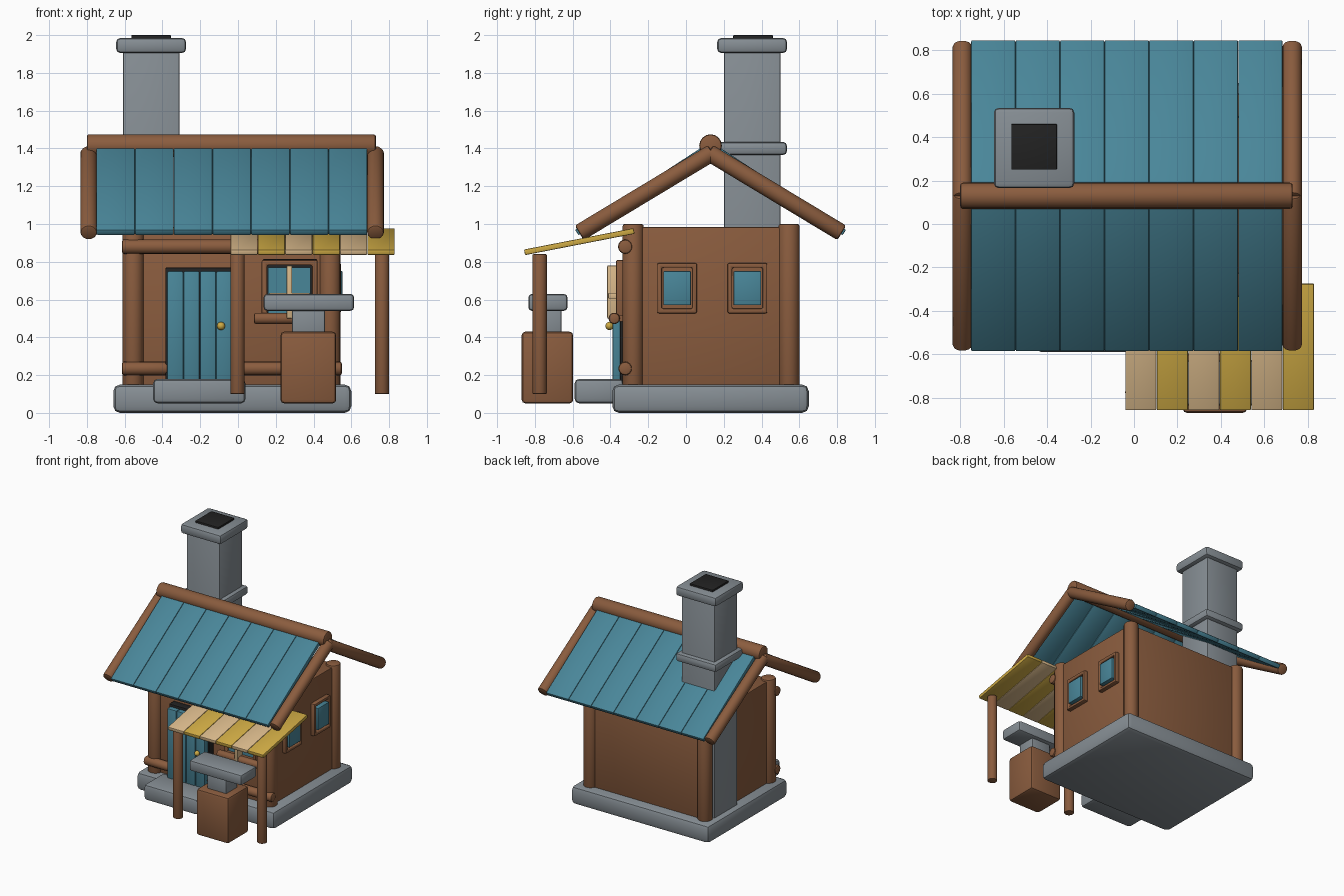
import bpy, bmesh, math
from mathutils import Vector, Matrix

if "Cube" in bpy.data.objects:
    bpy.data.objects.remove(bpy.data.objects["Cube"])


def material(name, rgb):
    m = bpy.data.materials.new(name)
    m.diffuse_color = [((c / 255 + 0.055) / 1.055) ** 2.4 for c in rgb] + [1]
    m.use_nodes = True
    m.node_tree.nodes["Principled BSDF"].inputs["Base Color"].default_value = m.diffuse_color
    return m


BROWN = material("brown wood", (138, 92, 62))
TEAL = material("teal paint", (73, 134, 153))
GREY = material("grey stone", (134, 142, 148))
YELLOW = material("yellow canvas", (206, 170, 68))
TAN = material("tan canvas", (216, 184, 138))
BLACK = material("black soot", (34, 34, 34))


def finish(name, bm, mat, matrix=None):
    me = bpy.data.meshes.new(name)
    if matrix:
        bm.transform(matrix)
    bm.to_mesh(me)
    bm.free()
    ob = bpy.data.objects.new(name, me)
    bpy.context.collection.objects.link(ob)
    me.materials.append(mat)
    bpy.context.view_layer.objects.active = ob
    ob.select_set(True)
    bpy.ops.object.shade_smooth_by_angle(angle=math.radians(35))
    ob.select_set(False)
    return ob


def box_mesh(size, bevel):
    bm = bmesh.new()
    bmesh.ops.create_cube(bm, size=1)
    bmesh.ops.scale(bm, vec=size, verts=bm.verts)
    if bevel:
        bmesh.ops.bevel(bm, geom=bm.edges[:], offset=bevel, segments=2,
                        profile=0.5, affect='EDGES')
    return bm


def box(name, x, y, z, mat, bevel=0.008):
    lo, hi = Vector((x[0], y[0], z[0])), Vector((x[1], y[1], z[1]))
    return finish(name, box_mesh(hi - lo, bevel), mat,
                  Matrix.Translation((lo + hi) / 2))


def log(name, a, b, r, mat=BROWN, bevel=0.012):
    a, b = Vector(a), Vector(b)
    d = b - a
    bm = bmesh.new()
    bmesh.ops.create_cone(bm, cap_ends=True, segments=16, radius1=r,
                          radius2=r, depth=d.length)
    rims = [e for e in bm.edges if any(len(f.verts) > 4 for f in e.link_faces)]
    bmesh.ops.bevel(bm, geom=rims, offset=bevel, segments=2, profile=0.5,
                    affect='EDGES')
    rot = d.to_track_quat('Z', 'Y').to_matrix().to_4x4()
    return finish(name, bm, mat, Matrix.Translation((a + b) / 2) @ rot)


def plank(name, x, low, high, thick, mat):
    """Sloping board between two (y, z) points."""
    dy, dz = high[0] - low[0], high[1] - low[1]
    bm = box_mesh((x[1] - x[0], math.hypot(dy, dz), thick), 0.006)
    mid = ((x[0] + x[1]) / 2, (low[0] + high[0]) / 2, (low[1] + high[1]) / 2)
    return finish(name, bm, mat, Matrix.Translation(mid)
                  @ Matrix.Rotation(math.atan2(dz, dy), 4, 'X'))


def frame(name, w, h, bar, depth, matrix):
    """Rectangular window frame facing -y, bevelled."""
    bm = bmesh.new()
    bmesh.ops.create_grid(bm, x_segments=1, y_segments=1, size=0.5)
    bmesh.ops.scale(bm, vec=(w, h, 1), verts=bm.verts)
    face = bm.faces[:]
    bmesh.ops.inset_region(bm, faces=face, thickness=bar, use_boundary=True)
    bmesh.ops.delete(bm, geom=face, context='FACES')
    ext = bmesh.ops.extrude_face_region(bm, geom=bm.faces[:])
    bmesh.ops.translate(bm, vec=(0, 0, depth), verts=[
        g for g in ext["geom"] if isinstance(g, bmesh.types.BMVert)])
    bmesh.ops.recalc_face_normals(bm, faces=bm.faces[:])
    sharp = [e for e in bm.edges if e.calc_face_angle(0) > 1]
    bmesh.ops.bevel(bm, geom=sharp, offset=0.008, segments=2, profile=0.5,
                    affect='EDGES')
    return finish(name, bm, BROWN, matrix @ Matrix.Rotation(math.pi / 2, 4, 'X'))


# Stone base and door step
box("stone_base", (-0.66, 0.60), (-0.39, 0.65), (0.0, 0.15), GREY, 0.035)
box("door_step", (-0.45, 0.04), (-0.59, -0.33), (0.05, 0.18), GREY, 0.025)

# Walls and corner posts
box("walls", (-0.575, 0.51), (-0.29, 0.565), (0.12, 0.985), BROWN, 0.01)
for i, px in enumerate((-0.555, 0.487)):
    for j, py in enumerate((-0.28, 0.545)):
        log(f"corner_post_{i}{j}", (px, py, 0.1), (px, py, 1.0), 0.056)

# Horizontal logs on the front wall
log("upper_log", (-0.615, -0.322, 0.88), (0.55, -0.322, 0.88), 0.038)
log("lower_log_left", (-0.615, -0.322, 0.235), (-0.37, -0.322, 0.235), 0.036)
log("lower_log_right", (-0.05, -0.322, 0.235), (0.55, -0.322, 0.235), 0.036)

# Door
box("door_recess", (-0.385, -0.02), (-0.35, -0.28), (0.15, 0.77), BLACK)
for i in range(4):
    x = -0.375 + i * 0.0865
    box(f"door_plank_{i}", (x, x + 0.0855), (-0.39, -0.33), (0.17, 0.75), TEAL)
bm = bmesh.new()
bmesh.ops.create_uvsphere(bm, u_segments=16, v_segments=10, radius=0.021)
finish("door_knob", bm, YELLOW, Matrix.Translation((-0.09, -0.405, 0.46)))

# Front window
box("front_window_recess", (0.13, 0.42), (-0.33, -0.28), (0.50, 0.815), BLACK)
frame("front_window_frame", 0.295, 0.31, 0.04, 0.06,
      Matrix.Translation((0.273, -0.31, 0.655)))
box("front_window_glass", (0.16, 0.385), (-0.35, -0.29), (0.53, 0.77), TEAL, 0)
box("front_window_bar_upright", (0.258, 0.286), (-0.417, -0.34), (0.50, 0.78), TAN, 0.004)
box("front_window_bar_cross", (0.165, 0.38), (-0.412, -0.345), (0.605, 0.635), TAN, 0.004)
log("front_window_sill", (0.085, -0.38, 0.50), (0.46, -0.38, 0.50), 0.03)
box("sill_support", (0.12, 0.43), (-0.38, -0.28), (0.485, 0.515), BROWN, 0)

# Right side windows
for i, y in enumerate((-0.047, 0.325)):
    frame(f"side_window_frame_{i}", 0.21, 0.265, 0.034, 0.05,
          Matrix.Translation((0.495, y, 0.66)) @ Matrix.Rotation(math.pi / 2, 4, 'Z'))
    box(f"side_window_glass_{i}", (0.49, 0.553), (y - 0.073, y + 0.073),
        (0.57, 0.75), TEAL, 0.004)

# Roof: ridge, planks and gable logs mirrored about the ridge
RIDGE = 0.13
log("ridge_log", (-0.80, RIDGE, 1.415), (0.73, RIDGE, 1.415), 0.06)
for side, s in (("front", -1), ("back", 1)):
    for i in range(7):
        x = -0.75 + i * 0.205
        plank(f"roof_plank_{side}_{i}", (x, x + 0.204),
              (RIDGE + s * 0.708, 0.955), (RIDGE, 1.415), 0.035, TEAL)
    for i, x in enumerate((-0.79, 0.728)):
        log(f"gable_log_{side}_{i}", (x, RIDGE + s * 0.695, 0.953),
            (x, RIDGE - s * 0.01, 1.378), 0.045)

# Chimney
box("chimney_stack", (-0.61, -0.31), (0.20, 0.50), (0.10, 1.93), GREY, 0.01)
for name, z0, z1 in (("chimney_collar", 1.365, 1.435), ("chimney_cap", 1.905, 1.985)):
    box(name, (-0.645, -0.275), (0.165, 0.535), (z0, z1), GREY, 0.022)
box("chimney_opening", (-0.565, -0.355), (0.25, 0.46), (1.95, 2.0), BLACK, 0.004)

# Striped awning on two poles
for i in range(6):
    x = -0.04 + i * 0.145
    plank(f"awning_strip_{i}", (x, x + 0.144), (-0.855, 0.85), (-0.275, 0.963),
          0.03, YELLOW if i % 2 else TAN)
for i, x in enumerate((-0.003, 0.762)):
    log(f"awning_pole_{i}", (x, -0.775, 0.10), (x, -0.775, 0.84), 0.038, bevel=0.005)

# Anvil-like stone stand on a wooden block
box("wood_block", (0.225, 0.52), (-0.87, -0.597), (0.05, 0.43), BROWN, 0.02)
box("stand_column", (0.285, 0.46), (-0.81, -0.66), (0.40, 0.56), GREY, 0.01)
box("stand_top", (0.135, 0.615), (-0.835, -0.627), (0.54, 0.63), GREY, 0.02)
